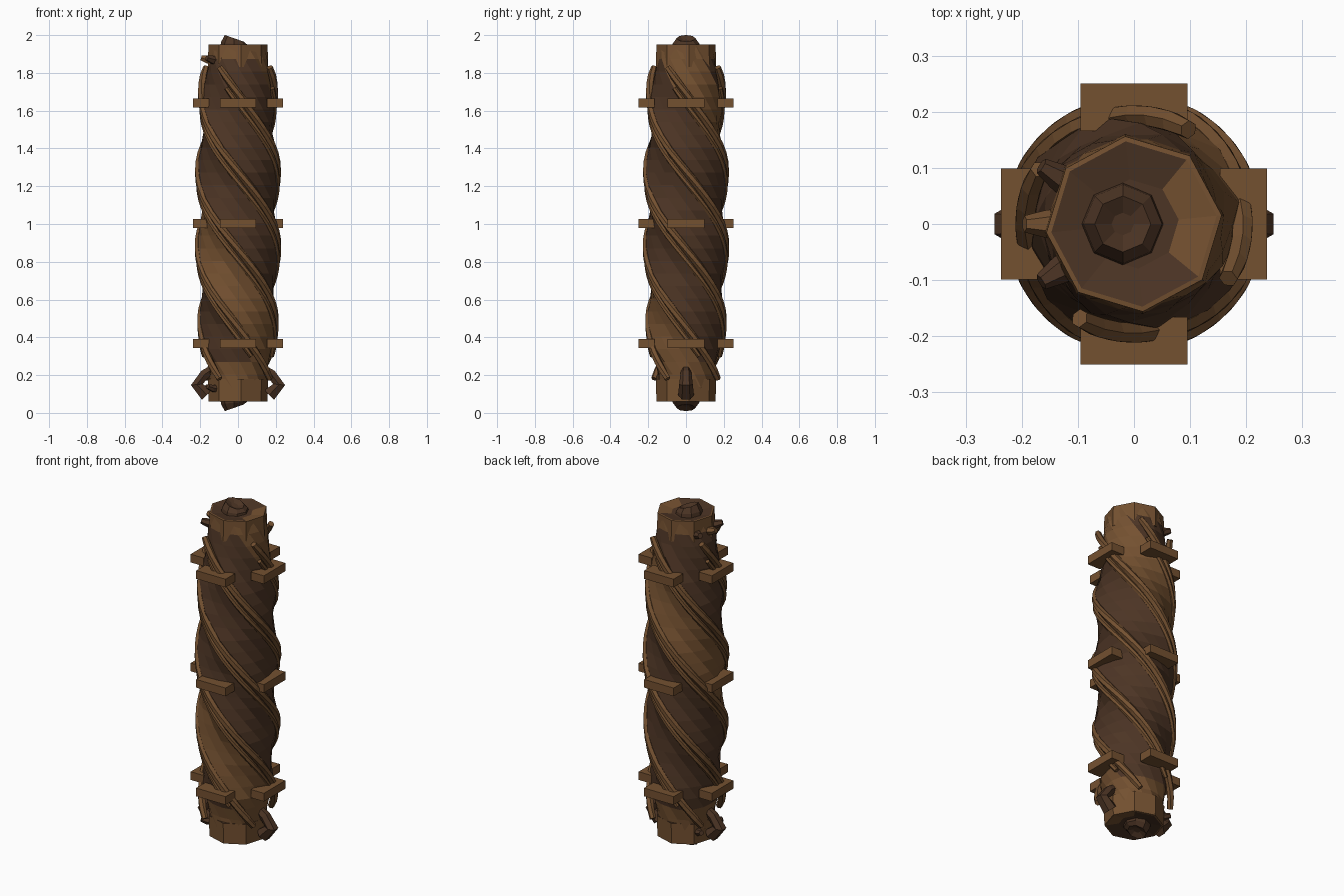
import bpy, bmesh, math, random
from mathutils import Vector

if "Cube" in bpy.data.objects:
    bpy.data.objects.remove(bpy.data.objects["Cube"])

random.seed(4)


def material(name, col):
    m = bpy.data.materials.new(name)
    m.diffuse_color = (*col, 1)
    m.use_nodes = True
    m.node_tree.nodes["Principled BSDF"].inputs["Base Color"].default_value = m.diffuse_color
    return m


LIGHT = material("light bark", (0.175, 0.082, 0.03))
DARK = material("dark bark", (0.073, 0.035, 0.018))
TOP, BOT = 1.83, 0.18            # span of the wrapped vines


def finish(name, bm, mats):
    bmesh.ops.recalc_face_normals(bm, faces=bm.faces)
    me = bpy.data.meshes.new(name)
    bm.to_mesh(me)
    bm.free()
    for m in mats:
        me.materials.append(m)
    ob = bpy.data.objects.new(name, me)
    bpy.context.collection.objects.link(ob)
    return ob


def twist(z):
    return (TOP - z) / (TOP - BOT) * math.tau


def polar(r, a, z):
    return Vector((r * math.cos(a), r * math.sin(a), z))


def loft(bm, rings, cap=True):
    vs = [[bm.verts.new(p) for p in ring] for ring in rings]
    n = len(vs[0])
    for a, b in zip(vs, vs[1:]):
        for i in range(n):
            bm.faces.new((a[i], a[(i + 1) % n], b[(i + 1) % n], b[i]))
    if cap:
        bm.faces.new(vs[0][::-1])
        bm.faces.new(vs[-1])


def tube(name, pts, radii, sides, mat):
    pts = [Vector(p) for p in pts]
    bm = bmesh.new()
    rings = []
    for i, p in enumerate(pts):
        t = (pts[min(i + 1, len(pts) - 1)] - pts[max(i - 1, 0)]).normalized()
        ref = Vector((p.x, p.y, 0)).normalized()
        if abs(t.dot(ref)) > 0.9:
            ref = Vector((0, 0, 1))
        u = t.cross(ref).normalized()
        v = t.cross(u)
        rings.append([p + radii[i] * (math.cos(k * math.tau / sides) * u
                                      + math.sin(k * math.tau / sides) * v)
                      for k in range(sides)])
    loft(bm, rings)
    return finish(name, bm, [mat])


# twisted trunk: four soft lobes under the vines, narrowing to faceted ends
profile = [(0.06, .14), (0.2, .152), (0.36, .182), (0.6, .196), (1.0, .204),
           (1.4, .198), (1.64, .182), (1.8, .163), (1.95, .143)]


def trunk_radius(z):
    for (z0, r0), (z1, r1) in zip(profile, profile[1:]):
        if z <= z1:
            return r0 + (r1 - r0) * (z - z0) / (z1 - z0)
    return profile[-1][1]


SIDES, ROWS = 16, 28
bm = bmesh.new()
rings = []
for j in range(ROWS + 1):
    z = 0.07 + 1.87 * j / ROWS
    lobe = 0.014 * min(1, max(0, (z - 0.15) / 0.3), max(0, (1.88 - z) / 0.25))
    ring = []
    for i in range(SIDES):
        a = math.tau * i / SIDES + twist(z)
        swell = lobe * math.cos(4 * (a - twist(z) - math.radians(60)))
        ring.append(polar(trunk_radius(z) + swell + random.uniform(-.004, .004), a, z))
    rings.append(ring)
loft(bm, rings, cap=False)
for f in bm.faces:
    c = f.calc_center_median()
    az = math.atan2(c.y, c.x)
    a = (az - twist(c.z) - math.radians(2) + math.pi) % math.tau - math.pi
    foot = c.z < 0.24 and abs(az) > 0.35
    f.material_index = 0 if abs(a) < 0.85 or foot or c.z > 1.85 else 1
finish("trunk", bm, [LIGHT, DARK])


# end grain: faceted collar with a shallow dished cap, and a stubby tilted core
def end_piece(name, s):
    def h(d):
        return 1.95 + d if s > 0 else 0.06 - d
    bm = bmesh.new()
    loft(bm, [[polar(r, i * math.tau / 8 + 0.1, h(d)) for i in range(8)]
              for r, d in ((.161, -.12), (.157, 0), (.148, .001), (.08, -.012))])
    for f in bm.faces:
        c = f.calc_center_median()
        wedge = abs(math.atan2(c.y, c.x) - 0.1) < 0.7 and c.x > 0.05
        f.material_index = 0 if c.xy.length > 0.135 or wedge else 1
    finish(name + "_end", bm, [LIGHT, DARK])
    bm = bmesh.new()
    rings = []
    for r, d, tilt in ((.076, -.03, 0), (.07, .006, -.1), (.05, .033, -.35), (.02, .02, -.3)):
        ring = []
        for i in range(8):
            p = polar(r, i * math.tau / 8, 0)
            ring.append(Vector((p.x - .02, p.y, h(d + p.x * tilt))))
        rings.append(ring)
    loft(bm, rings)
    finish(name + "_core", bm, [DARK])


end_piece("top", 1)
end_piece("bottom", -1)

# four vines, each with a thinner companion strand
N = 36
for k in range(4):
    start = math.radians(60 + 90 * k)
    for name, off, r, dr, z0, z1 in (("vine", 0, .02, .004, TOP, BOT),
                                     ("thin_vine", -.22, .014, .002, 1.72, .3)):
        pts = []
        for i in range(N + 1):
            z = z0 + (z1 - z0) * i / N
            pts.append(polar(max(trunk_radius(z) + .006, .19) + dr, start + off + twist(z), z))
        radii = [r * (0.85 if i in (0, N) else 1) for i in range(N + 1)]
        tube(f"{name}_{k + 1}", pts, radii, 6, LIGHT)

# three levels of four plank blocks
for lvl, z in enumerate((0.367, 1.003, 1.64)):
    for k, (cx, cy) in enumerate(((.195, 0), (0, .208), (-.195, 0), (0, -.208))):
        bm = bmesh.new()
        bmesh.ops.create_cube(bm, size=1)
        size = (.084, .198, .048) if cx else (.19, .085, .048)
        for v in bm.verts:
            v.co = Vector(v.co[i] * size[i] + (cx, cy, z)[i] for i in range(3))
        finish(f"block_{lvl + 1}_{k + 1}", bm, [LIGHT])

# bent roots at the base, mirrored left and right
for s, side in ((1, "right"), (-1, "left")):
    tube(f"root_{side}", [(s * .145, 0, .225), (s * .175, 0, .205), (s * .218, 0, .15),
                          (s * .165, 0, .095)], [.026, .03, .036, .042], 6, DARK)

# short twig stubs on the left, near both ends
for i, a in enumerate((148, 180, 212)):
    a = math.radians(a)
    tube(f"top_twig_{i + 1}", [polar(.12, a, 1.865), polar(.16, a, 1.87), polar(.195, a, 1.88)],
         [.03, .024, .015], 6, LIGHT if i == 1 else DARK)
for i, a in enumerate((150, 215)):
    a = math.radians(a)
    tube(f"base_twig_{i + 1}", [polar(.12, a, .13), polar(.165, a, .13), polar(.195, a, .14)],
         [.026, .02, .014], 6, DARK)
